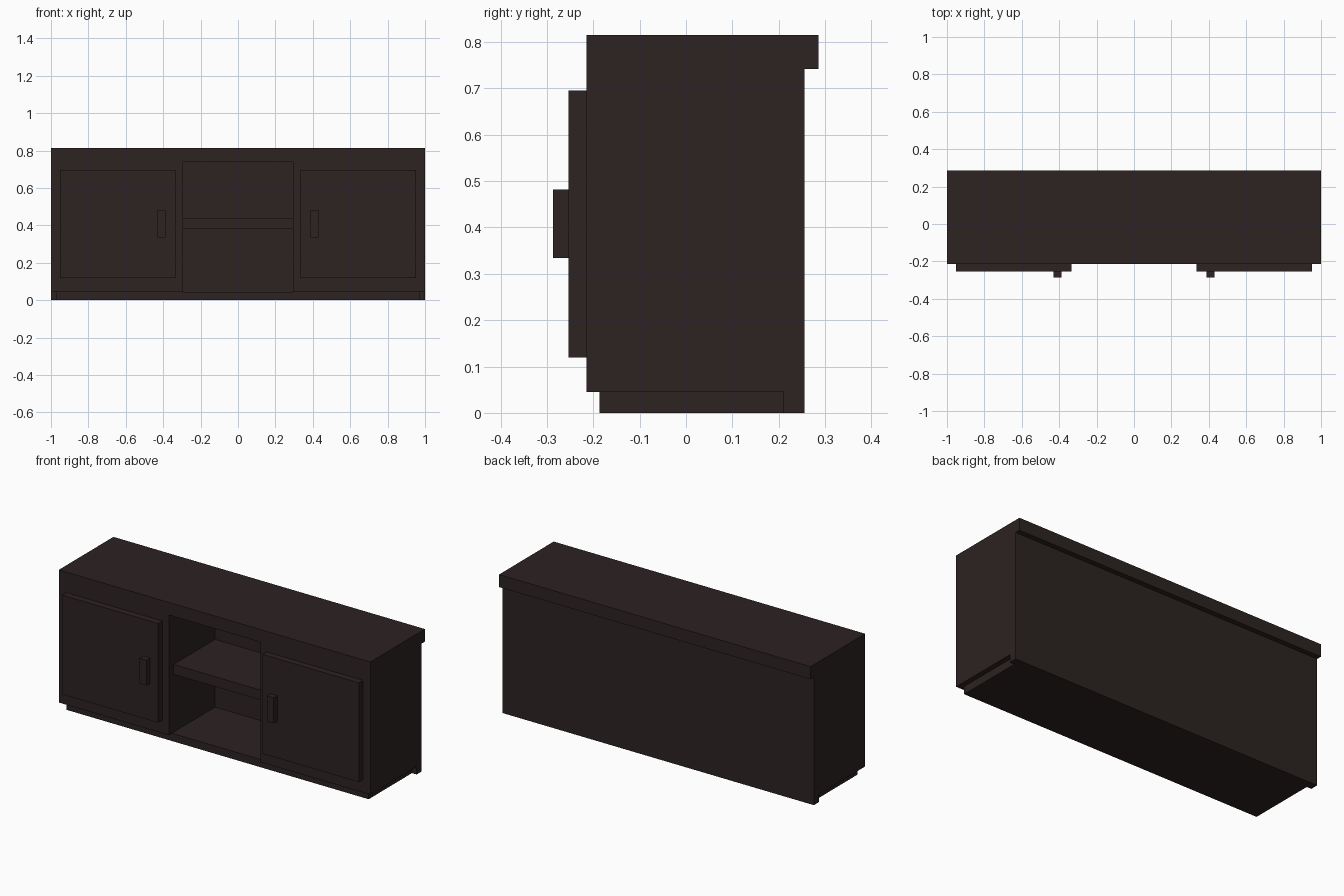
import bpy
import bmesh

default = bpy.data.objects.get("Cube")
if default:
    bpy.data.objects.remove(default, do_unlink=True)

COLOUR = (0.026, 0.0165, 0.016, 1.0)
wood = bpy.data.materials.new("dark brown wood")
wood.use_nodes = True
wood.diffuse_color = COLOUR
bsdf = next(n for n in wood.node_tree.nodes if n.type == 'BSDF_PRINCIPLED')
bsdf.inputs["Base Color"].default_value = COLOUR


def finish(name, bm):
    bmesh.ops.recalc_face_normals(bm, faces=bm.faces)
    mesh = bpy.data.meshes.new(name)
    bm.to_mesh(mesh)
    bm.free()
    mesh.materials.append(wood)
    obj = bpy.data.objects.new(name, mesh)
    bpy.context.collection.objects.link(obj)
    return obj


def box(name, x, y, z):
    """Box between the given (low, high) limits on each axis."""
    bm = bmesh.new()
    bmesh.ops.create_cube(bm, size=1)
    for v in bm.verts:
        v.co = [lim[0] if c < 0 else lim[1] for c, lim in zip(v.co, (x, y, z))]
    return finish(name, bm)


def extrude_profile(name, points, y0, y1):
    """Extrude an (x, z) outline along y."""
    bm = bmesh.new()
    face = bm.faces.new([bm.verts.new((px, y0, pz)) for px, pz in points])
    result = bmesh.ops.extrude_face_region(bm, geom=[face])
    for v in result["geom"]:
        if isinstance(v, bmesh.types.BMVert):
            v.co.y = y1
    return finish(name, bm)


FRONT, INNER_BACK, BACK = -0.215, 0.21, 0.256
BASE, OPENING_TOP, TOP = 0.045, 0.742, 0.815
OPENING = 0.294

# Carcass: two cabinets and the top, around the open middle bay
half = [(OPENING, OPENING_TOP), (OPENING, BASE), (1, BASE), (1, TOP)]
outline = half + [(-px, pz) for px, pz in reversed(half)]
extrude_profile("carcass", outline, FRONT, INNER_BACK)

# Back panel reaching the floor, and the lip of the top behind it
box("back_panel", (-1, 1), (INNER_BACK, BACK), (0, TOP))
box("top_back_lip", (-1, 1), (BACK, 0.286), (OPENING_TOP, TOP))

# Recessed plinth, whose top is also the floor of the middle bay
box("plinth", (-0.97, 0.97), (-0.187, INNER_BACK), (0, BASE))

# Shelf in the middle bay, set back from the front
box("middle_shelf", (-OPENING, OPENING), (-0.17, INNER_BACK), (0.38, 0.438))

# Doors with bar handles on both sides
for side, s in (("left", 1), ("right", -1)):
    box(side + "_door", sorted((s * 0.335, s * 0.953)), (-0.253, FRONT), (0.12, 0.696))
    box(side + "_handle", sorted((s * 0.387, s * 0.43)), (-0.287, -0.253), (0.334, 0.482))
